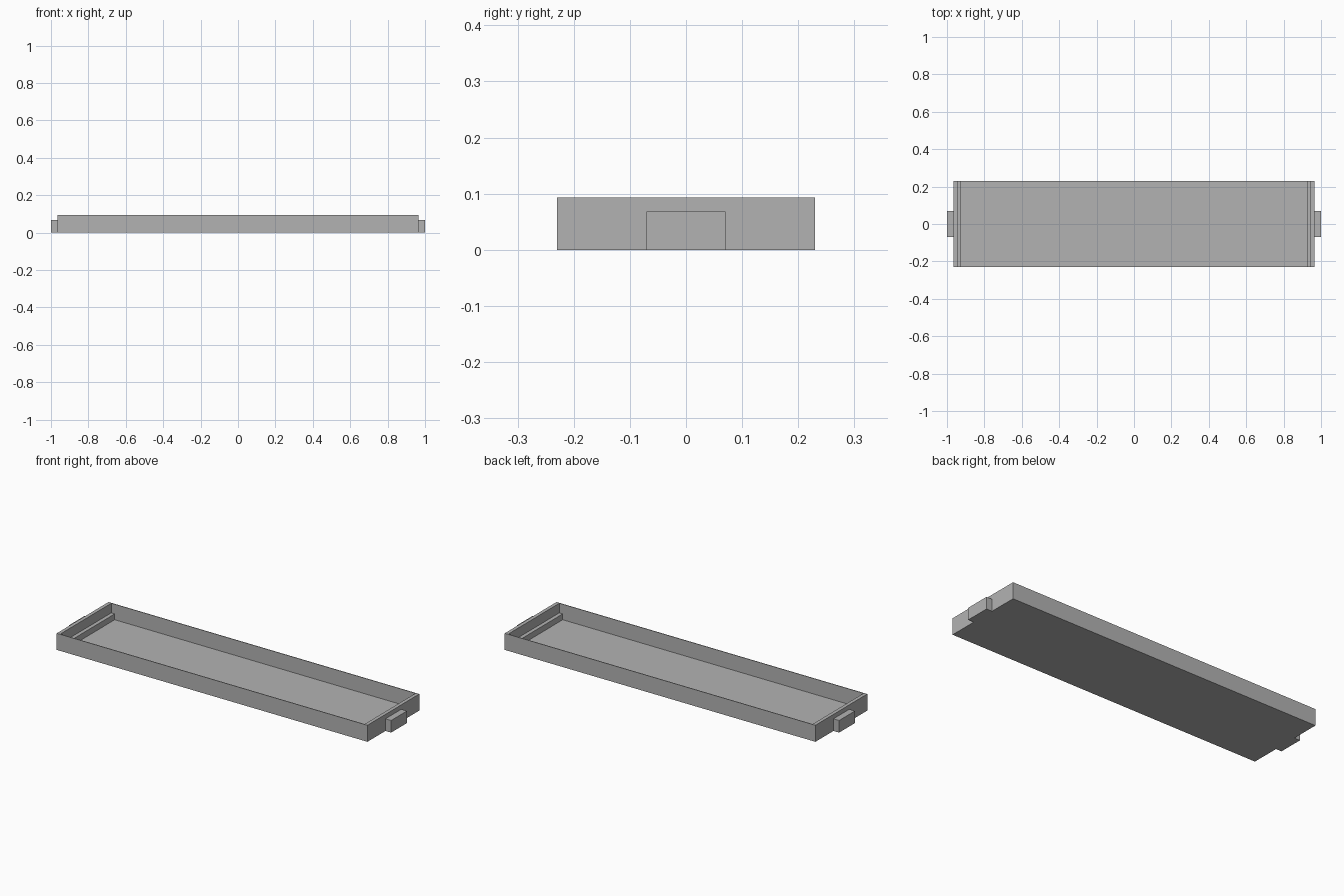
import bpy
import bmesh

default = bpy.data.objects.get("Cube")
if default:
    bpy.data.objects.remove(default, do_unlink=True)

# Single matte grey for the whole tray
grey = bpy.data.materials.new("plain_grey")
grey.use_nodes = True
colour = (0.45, 0.45, 0.45, 1)
grey.diffuse_color = colour
grey.node_tree.nodes["Principled BSDF"].inputs["Base Color"].default_value = colour

HALF_X, HALF_Y, HEIGHT = 0.965, 0.23, 0.093
WALL_X, WALL_Y, FLOOR = 0.945, 0.226, 0.006
LEDGE_X, LEDGE_Z = 0.924, 0.039
TAB_Y, TAB_Z = 0.07, 0.068


def box(name, low, high):
    """Flat-shaded box between two opposite corners."""
    bm = bmesh.new()
    bmesh.ops.create_cube(bm, size=1)
    for v in bm.verts:
        v.co = [h if c > 0 else l for c, l, h in zip(v.co, low, high)]
    mesh = bpy.data.meshes.new(name)
    bm.to_mesh(mesh)
    bm.free()
    mesh.materials.append(grey)
    obj = bpy.data.objects.new(name, mesh)
    bpy.context.collection.objects.link(obj)
    return obj


# Open tray: a block whose top is inset by wall thickness and sunk to the floor
tray = box("tray", (-HALF_X, -HALF_Y, 0), (HALF_X, HALF_Y, HEIGHT))
bm = bmesh.new()
bm.from_mesh(tray.data)
bm.normal_update()
top = max(bm.faces, key=lambda f: f.calc_center_median().z)
bmesh.ops.inset_individual(bm, faces=[top], thickness=0.004)
for v in top.verts:
    v.co.x = WALL_X if v.co.x > 0 else -WALL_X
    v.co.y = WALL_Y if v.co.y > 0 else -WALL_Y
sunk = bmesh.ops.extrude_discrete_faces(bm, faces=[top])["faces"][0]
for v in sunk.verts:
    v.co.z = FLOOR
bmesh.ops.recalc_face_normals(bm, faces=bm.faces)
bm.to_mesh(tray.data)
bm.free()

# Inner step and outer tab at each end
for side, sign in (("left", 1), ("right", -1)):
    for part, x0, x1, y, z0, z1 in (
        ("ledge", LEDGE_X, WALL_X, WALL_Y, FLOOR, LEDGE_Z),
        ("tab", HALF_X, 1.0, TAB_Y, 0, TAB_Z),
    ):
        xs = sorted((sign * x0, sign * x1))
        box(f"{side}_{part}", (xs[0], -y, z0), (xs[1], y, z1))
